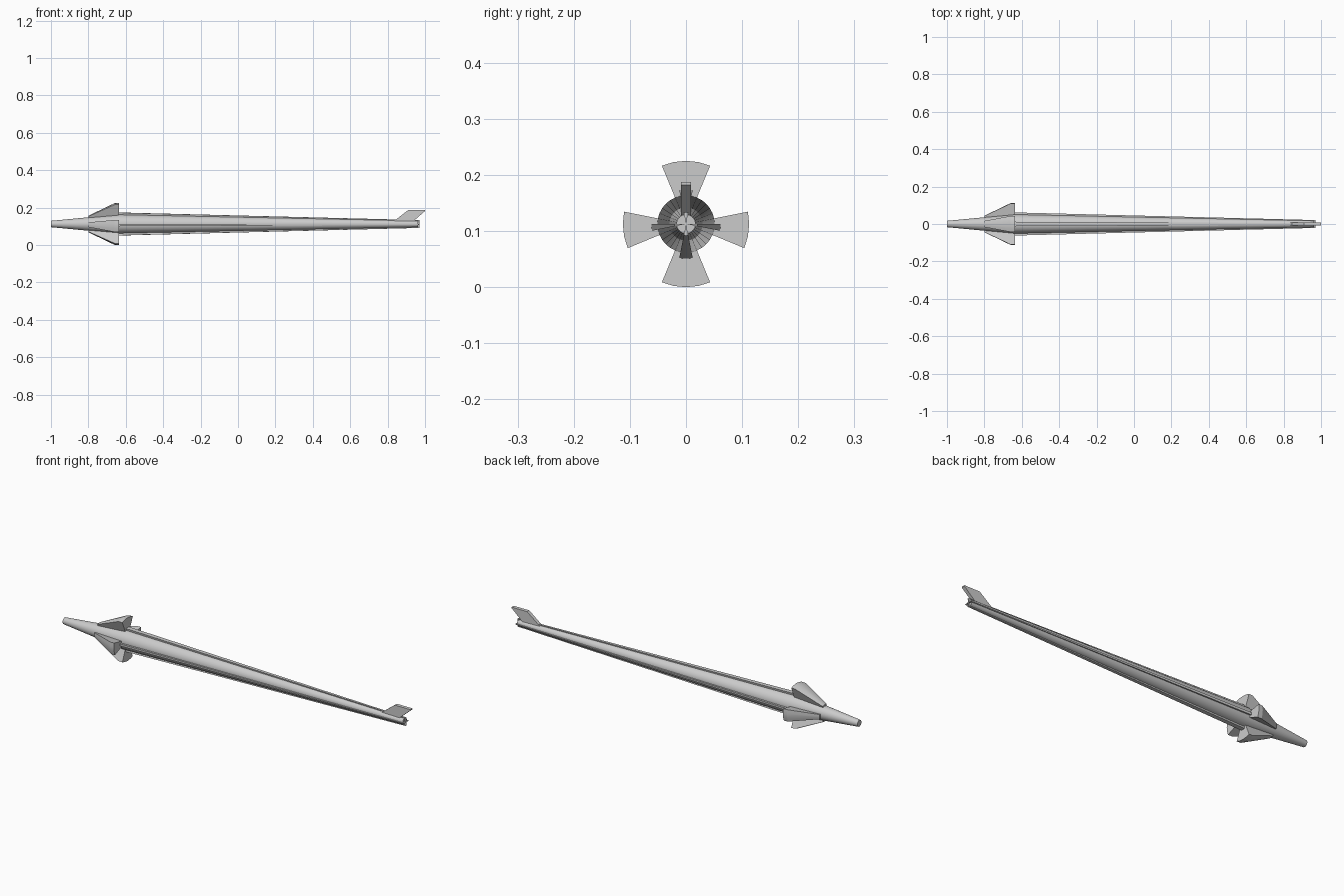
import bpy, bmesh
from math import sin, cos, radians, pi

if "Cube" in bpy.data.objects:
    bpy.data.objects.remove(bpy.data.objects["Cube"])

CZ = 0.1125          # height of the long axis
SEG = 360 / 32       # the round parts have 32 sides


def finish(name, bm):
    bmesh.ops.recalc_face_normals(bm, faces=bm.faces)
    me = bpy.data.meshes.new(name)
    bm.to_mesh(me)
    bm.free()
    ob = bpy.data.objects.new(name, me)
    bpy.context.collection.objects.link(ob)
    bpy.ops.object.select_all(action='DESELECT')
    ob.select_set(True)
    bpy.context.view_layer.objects.active = ob
    bpy.ops.object.shade_smooth_by_angle(angle=radians(20))
    return ob


def loft(name, rings):
    """Closed solid through equal-length rings of points."""
    bm = bmesh.new()
    rows = [[bm.verts.new(p) for p in ring] for ring in rings]
    n = len(rows[0])
    for a, b in zip(rows, rows[1:]):
        for i in range(n):
            j = (i + 1) % n
            bm.faces.new((a[i], a[j], b[j], b[i]))
    bm.faces.new(rows[0])
    bm.faces.new(rows[-1])
    return finish(name, bm)


def polar(x, r, deg):
    return (x, r * cos(radians(deg)), CZ + r * sin(radians(deg)))


def round_body(name, stations):
    return loft(name, [[polar(x, r, i * SEG) for i in range(32)] for x, r in stations])


def sector(name, start, count, stations):
    """Wedge of a tapering round, spanning count sides from angle start."""
    rings = []
    for x, r in stations:
        arc = [polar(x, r, start + i * SEG) for i in range(count + 1)]
        rings.append([(x, 0, CZ)] + arc)
    return loft(name, rings)


# Tapered nose and long shaft
round_body("shaft", [(-1.0, 0.017), (-0.64, 0.051), (0.962, 0.017)])

# Flared vanes behind the nose, and the ribs running back from them
vane = [(-0.80, 0.044), (-0.66, 0.1115), (-0.637, 0.1125)]
rib = [(-0.645, 0.062), (0.97, 0.021)]
layout = {  # side: (vane start, vane sides, rib start, rib sides)
    "top": (90 - 2 * SEG, 4, 90 - SEG, 2),
    "bottom": (270 - 2 * SEG, 4, 270 - SEG, 2),
    "back": (-2 * SEG, 3, -SEG, 1),
    "front": (180 - SEG, 3, 180, 1),
}
for side, (va, vn, ra, rn) in layout.items():
    sector(side + "_vane", va, vn, vane)
    sector(side + "_rib", ra, rn, rib)

# Swept fin on top of the thin end
profile = [(0.83, 0.125), (0.91, 0.187), (1.0, 0.187), (1.0, 0.182), (0.935, 0.125)]
loft("tail_fin", [[(x, y, z) for x, z in profile] for y in (-0.009, 0.009)])
